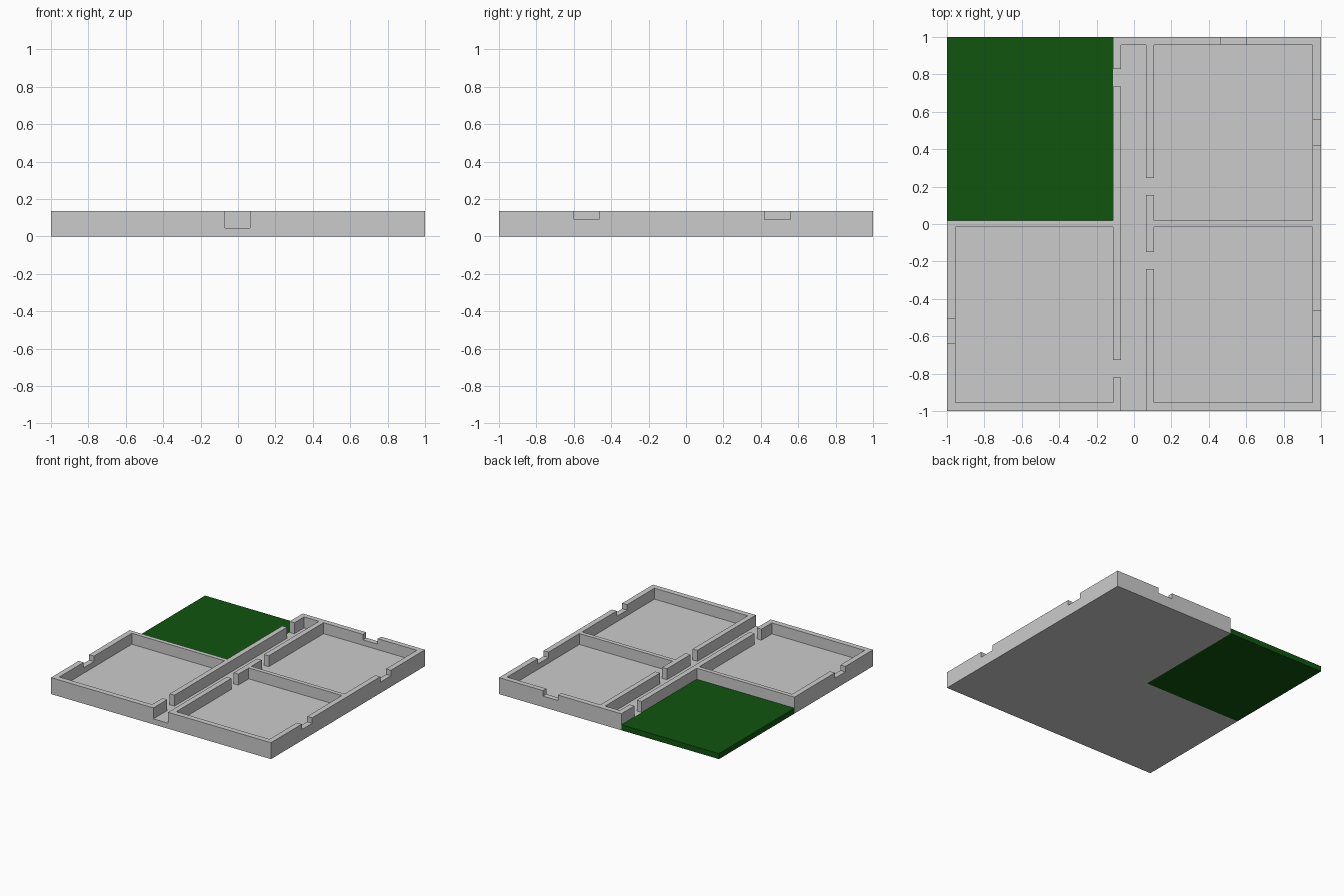
import bpy

if "Cube" in bpy.data.objects:
    bpy.data.objects.remove(bpy.data.objects["Cube"])

FLOOR, SILL, TOP, HIGH = 0.045, 0.09, 0.135, 0.3


def box(name, x0, x1, y0, y1, z0, z1):
    bpy.ops.mesh.primitive_cube_add(size=1)
    ob = bpy.context.object
    ob.name = name
    ob.location = ((x0 + x1) / 2, (y0 + y1) / 2, (z0 + z1) / 2)
    ob.scale = (x1 - x0, y1 - y0, z1 - z0)
    bpy.ops.object.transform_apply(location=True, rotation=False, scale=True)
    return ob


def cut(target, x0, x1, y0, y1, z0):
    cutter = box("cutter", x0, x1, y0, y1, z0, HIGH)
    cutter.hide_render = True
    mod = target.modifiers.new("cut", 'BOOLEAN')
    mod.operation = 'DIFFERENCE'
    mod.solver = 'EXACT'
    mod.object = cutter
    bpy.context.view_layer.objects.active = target
    bpy.ops.object.modifier_apply(modifier=mod.name)
    bpy.data.objects.remove(cutter, do_unlink=True)


# Building block, with the lawn corner removed
building = box("building", -1, 1, -1, 1, 0, TOP)
cut(building, -1.1, -0.112, 0.02, 1.1, -0.1)

# Three rooms and the corridor (open at the front)
cut(building, -0.955, -0.112, -0.955, -0.015, FLOOR)
cut(building, 0.108, 0.955, -0.955, -0.015, FLOOR)
cut(building, 0.108, 0.955, 0.02, 0.957, FLOOR)
cut(building, -0.069, 0.065, -1.1, 0.957, FLOOR)

# Doorways in the corridor walls
for x0, x1, y0, y1 in ((-0.13, -0.05, 0.735, 0.83), (-0.13, -0.05, -0.82, -0.727),
                       (0.05, 0.13, 0.155, 0.245), (0.05, 0.13, -0.24, -0.15)):
    cut(building, x0, x1, y0, y1, FLOOR)

# Window notches in the outer walls
for x0, x1, y0, y1 in ((0.94, 1.1, -0.6, -0.465), (0.94, 1.1, 0.42, 0.558),
                       (-1.1, -0.94, -0.64, -0.505), (0.465, 0.6, 0.94, 1.1)):
    cut(building, x0, x1, y0, y1, SILL)

# Lawn slab in the back left corner
lawn = box("lawn", -1, -0.112, 0.02, 1, 0, FLOOR)
green = bpy.data.materials.new("grass_green")
green.diffuse_color = (0.005, 0.09, 0.005, 1)
green.use_nodes = True
green.node_tree.nodes["Principled BSDF"].inputs["Base Color"].default_value = green.diffuse_color
lawn.data.materials.append(green)
